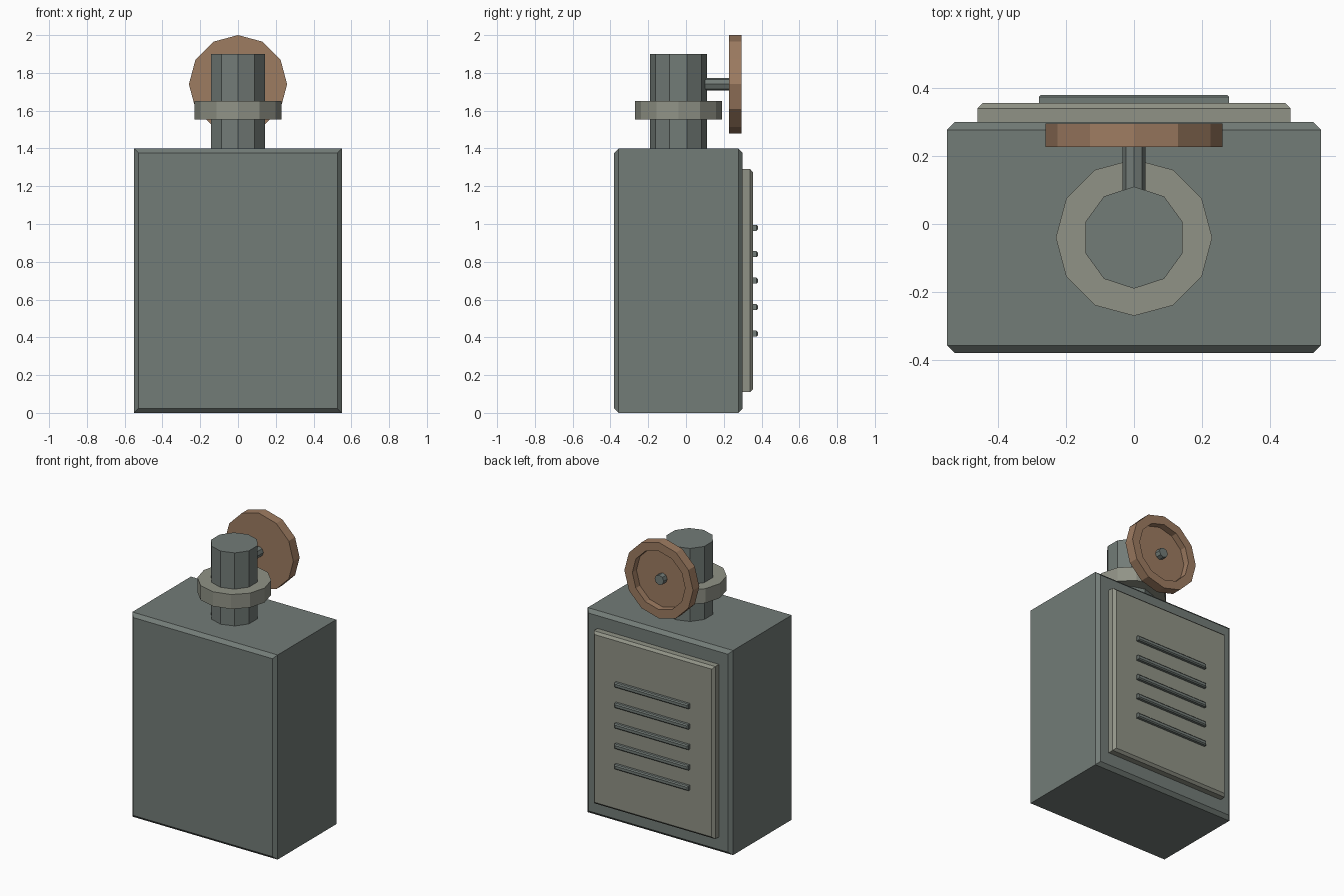
import bpy, bmesh, math
from mathutils import Matrix

if "Cube" in bpy.data.objects:
    bpy.data.objects.remove(bpy.data.objects["Cube"])


def material(name, rgb):
    m = bpy.data.materials.new(name)
    m.diffuse_color = (*rgb, 1)
    m.use_nodes = True
    m.node_tree.nodes["Principled BSDF"].inputs["Base Color"].default_value = m.diffuse_color
    return m


STEEL = material("steel", (0.17, 0.20, 0.185))
PLATE = material("plate", (0.28, 0.29, 0.24))
COPPER = material("copper", (0.34, 0.20, 0.12))


def finish(name, bm, mat):
    bmesh.ops.recalc_face_normals(bm, faces=bm.faces)
    me = bpy.data.meshes.new(name)
    bm.to_mesh(me)
    bm.free()
    me.materials.append(mat)
    ob = bpy.data.objects.new(name, me)
    bpy.context.collection.objects.link(ob)
    return ob


def slab(name, half_x, y0, y1, z0, z1, chamfer, mat):
    """Box whose front and back outlines are chamfered."""
    bm = bmesh.new()
    bmesh.ops.create_cube(bm, size=1)
    for v in bm.verts:
        v.co.x *= 2 * half_x
        v.co.y = y1 if v.co.y > 0 else y0
        v.co.z = z1 if v.co.z > 0 else z0
    rims = [e for e in bm.edges if abs(e.verts[0].co.y - e.verts[1].co.y) < 1e-6]
    bmesh.ops.bevel(bm, geom=rims, offset=chamfer, segments=1, profile=0.5, affect='EDGES')
    return finish(name, bm, mat)


def lathe(name, profile, sides, phase, matrix, mat):
    """Closed solid from (radius, height) rings, capped at both ends."""
    bm = bmesh.new()
    rings = []
    for r, h in profile:
        rings.append([bm.verts.new((r * math.cos(phase + math.tau * i / sides),
                                    r * math.sin(phase + math.tau * i / sides), h))
                      for i in range(sides)])
    for a, b in zip(rings, rings[1:]):
        for i in range(sides):
            j = (i + 1) % sides
            bm.faces.new((a[i], a[j], b[j], b[i]))
    bm.faces.new(rings[0])
    bm.faces.new(rings[-1])
    bm.transform(matrix)
    return finish(name, bm, mat)


# Housing and rear service panel
slab("housing", 0.55, -0.38, 0.30, 0.0, 1.40, 0.023, STEEL)
slab("rear_panel", 0.46, 0.27, 0.356, 0.11, 1.29, 0.016, PLATE)

# Vent slats
for i in range(5):
    z = 0.42 + 0.14 * i
    slab(f"vent_slat_{i + 1}", 0.28, 0.335, 0.38, z - 0.016, z + 0.016, 0.007, STEEL)

# Neck and collar
upright = Matrix.Translation((0, -0.04, 0))
lathe("neck", [(0.15, 1.39), (0.15, 1.90)], 10, math.pi / 2, upright, STEEL)
lathe("collar", [(0.23, 1.553), (0.23, 1.652)], 12, 0, upright, PLATE)

# Hand wheel with recessed back, on its shaft (local z points along +y)
along_y = Matrix.Translation((0, 0, 1.74)) @ Matrix.Rotation(-math.pi / 2, 4, 'X')
lathe("hand_wheel", [(0.26, 0.227), (0.26, 0.295), (0.20, 0.295), (0.20, 0.25)],
      12, 0, along_y, COPPER)
lathe("wheel_shaft", [(0.034, 0.06), (0.034, 0.29)], 8, 0, along_y, STEEL)
